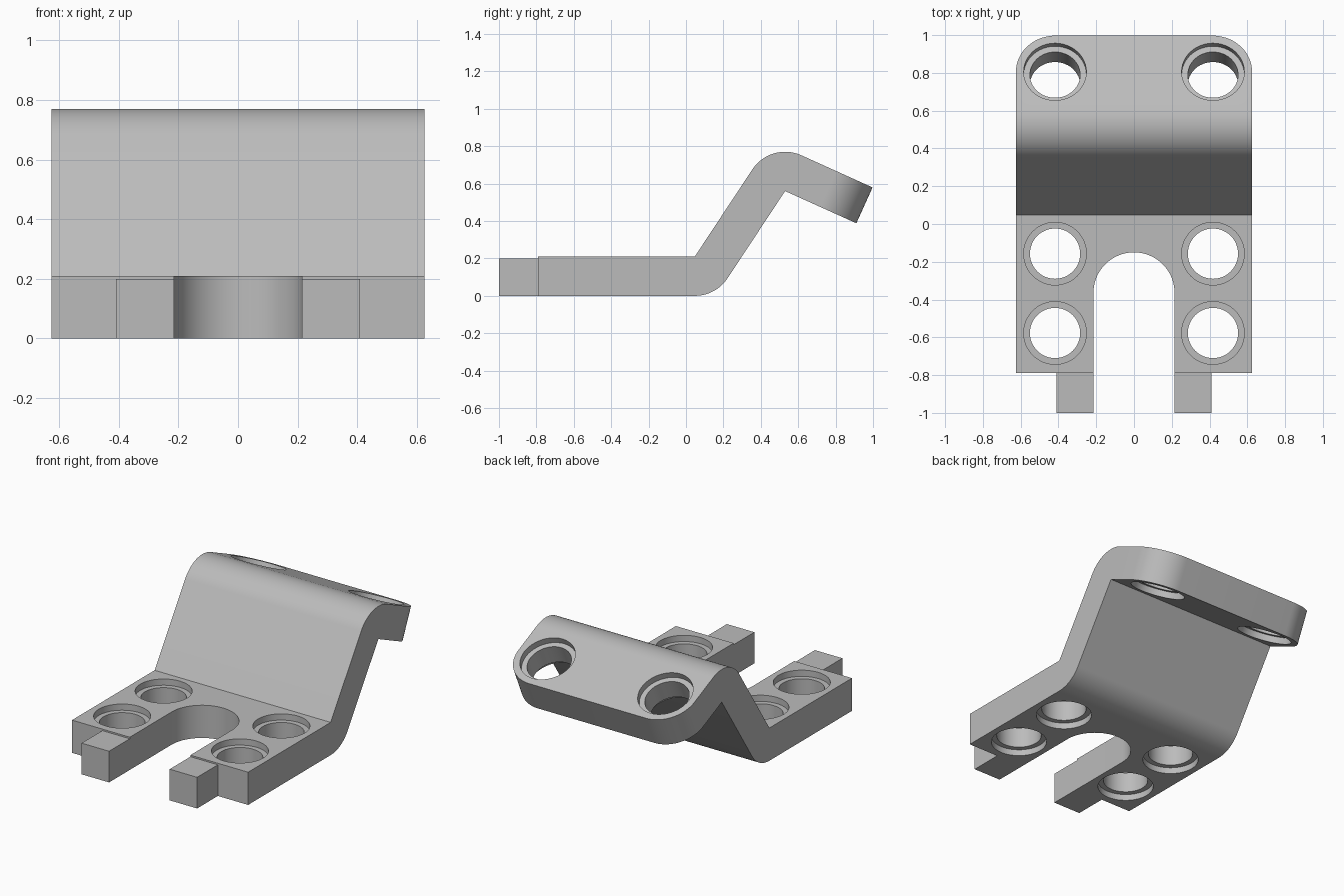
import bpy, bmesh
from math import sin, cos, pi, radians, atan2
from mathutils import Vector, Matrix

cube = bpy.data.objects.get("Cube")
if cube:
    bpy.data.objects.remove(cube, do_unlink=True)

grey = bpy.data.materials.new("grey plastic")
grey.use_nodes = True
color = (0.5, 0.5, 0.5, 1)
grey.diffuse_color = color
grey.node_tree.nodes["Principled BSDF"].inputs["Base Color"].default_value = color

T = 0.21          # plate thickness and bend radius
HALF = 0.625      # half width


def make(name, bm):
    bmesh.ops.recalc_face_normals(bm, faces=bm.faces)
    mesh = bpy.data.meshes.new(name)
    bm.to_mesh(mesh)
    bm.free()
    mesh.materials.append(grey)
    ob = bpy.data.objects.new(name, mesh)
    bpy.context.collection.objects.link(ob)
    return ob


def prism(points, offset):
    """Extrude a closed outline of 3D points by an offset."""
    bm = bmesh.new()
    face = bm.faces.new([bm.verts.new(p) for p in points])
    ext = bmesh.ops.extrude_face_region(bm, geom=[face], use_keep_orig=True)
    verts = [g for g in ext["geom"] if isinstance(g, bmesh.types.BMVert)]
    bmesh.ops.translate(bm, verts=verts, vec=offset)
    return bm


def arc(center, radius, start, end, n=24):
    return [(center[0] + radius * cos(start + (end - start) * i / n),
             center[1] + radius * sin(start + (end - start) * i / n)) for i in range(n + 1)]


def cut(target, cutter):
    mod = target.modifiers.new("cut", 'BOOLEAN')
    mod.operation = 'DIFFERENCE'
    mod.solver = 'EXACT'
    mod.object = cutter
    bpy.context.view_layer.objects.active = target
    bpy.ops.object.modifier_apply(modifier=mod.name)
    bpy.data.objects.remove(cutter, do_unlink=True)


# Bent plate: side profile in (y, z), swept across the width
low, high, tip = Vector((0.047, T)), Vector((0.53, 0.56)), Vector((0.911, 0.388))
slope = radians(56.2)
tilt = atan2(tip.y - high.y, tip.x - high.x)
normal = Vector((-sin(tilt), cos(tilt)))
end = tip + normal * T
profile = [(-0.79, 0)] + arc(low, T, -pi / 2, slope - pi / 2)
profile += [tuple(high), tuple(tip), tuple(end)]
profile += arc(high, T, tilt + pi / 2, slope + pi / 2) + [tuple(low), (-0.79, T)]
bm = prism([(-HALF, y, z) for y, z in profile], (2 * HALF, 0, 0))

# Rounded corners of the raised plate
corners = [e for e in bm.edges if all(v.co.y > 0.9 for v in e.verts)
           and abs(e.verts[0].co.x - e.verts[1].co.x) < 0.01]
bmesh.ops.bevel(bm, geom=corners, offset=T, segments=20, profile=0.5, affect='EDGES')
plate = make("bent_plate", bm)

# Rounded slot open to the front
slot = [(-0.215, -1.2), (0.215, -1.2)] + arc((0, -0.365), 0.215, 0, pi, 40)
cut(plate, make("slot_cutter", prism([(x, y, -0.1) for x, y in slot], (0, 0, 0.5))))


# Pin holes with a shallow recess on both faces
def hole_cutter(matrix):
    wide, narrow, lip, over = 0.166, 0.133, 0.04, 0.03
    rings = [(wide, -over), (wide, lip), (narrow, lip),
             (narrow, T - lip), (wide, T - lip), (wide, T + over)]
    bm = bmesh.new()
    n = 48
    loops = [[bm.verts.new((r * cos(2 * pi * i / n), r * sin(2 * pi * i / n), z))
              for i in range(n)] for r, z in rings]
    for a, b in zip(loops, loops[1:]):
        for i in range(n):
            j = (i + 1) % n
            bm.faces.new((a[i], a[j], b[j], b[i]))
    bm.faces.new(loops[0])
    bm.faces.new(loops[-1])
    bmesh.ops.transform(bm, matrix=matrix, verts=bm.verts)
    return make("hole_cutter", bm)


along = (tip - high).normalized()
raised = tip - along * T
for x in (-0.418, 0.418):
    for y in (-0.157, -0.577):
        cut(plate, hole_cutter(Matrix.Translation((x, y, 0))))
    cut(plate, hole_cutter(Matrix.Translation((x, raised.x, raised.y))
                           @ Matrix.Rotation(tilt, 4, 'X')))

# Front tabs
for side, name in ((1, "left_tab"), (-1, "right_tab")):
    outline = [(side * x, y, 0) for x, y in
               ((0.215, -1), (0.41, -1), (0.41, -0.79), (0.215, -0.79))]
    make(name, prism(outline, (0, 0, 0.2)))

# Smooth bends and bores, crisp edges elsewhere
bpy.ops.object.select_all(action='DESELECT')
plate.select_set(True)
bpy.context.view_layer.objects.active = plate
bpy.ops.object.shade_smooth_by_angle(angle=radians(25))
